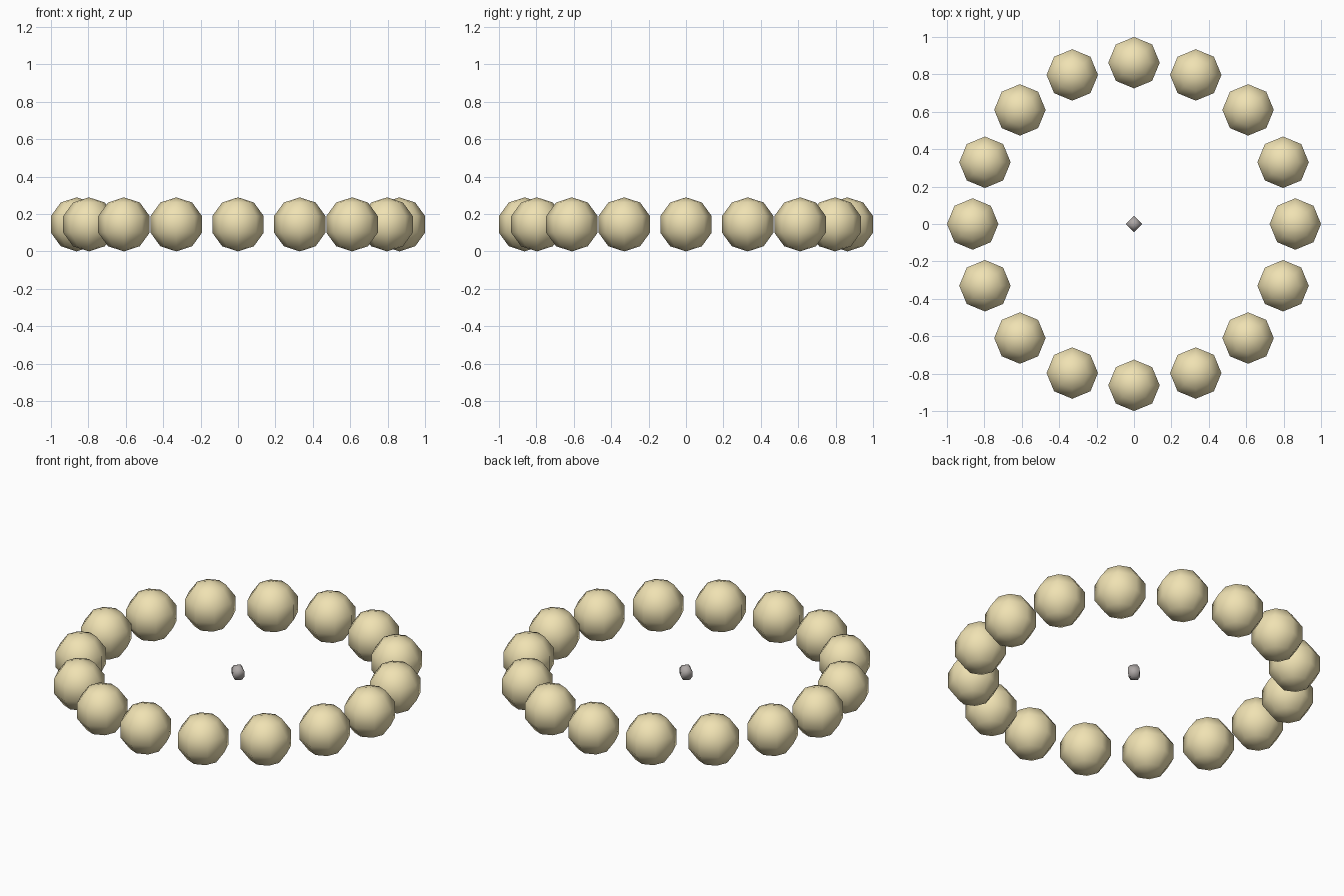
import bpy
from math import cos, sin, tau

if "Cube" in bpy.data.objects:
    bpy.data.objects.remove(bpy.data.objects["Cube"])

BALL_R = 0.1445
RING_R = 0.8626


def material(name, color):
    m = bpy.data.materials.new(name)
    m.diffuse_color = color
    m.use_nodes = True
    m.node_tree.nodes["Principled BSDF"].inputs["Base Color"].default_value = m.diffuse_color
    return m


def ball(name, radius, segments, location, mat):
    bpy.ops.mesh.primitive_uv_sphere_add(
        segments=segments, ring_count=5, radius=radius, location=location)
    ob = bpy.context.object
    ob.name = name
    ob.data.materials.append(mat)
    bpy.ops.object.shade_smooth()
    return ob


gold = material("pale_gold", (0.87, 0.76, 0.45, 1))
grey = material("warm_grey", (0.42, 0.39, 0.38, 1))

# Ring of sixteen low-poly beads, all facing the same way
for i in range(16):
    a = tau * i / 16
    ball(f"bead_{i + 1:02d}", BALL_R, 8,
         (RING_R * cos(a), RING_R * sin(a), BALL_R), gold)

# Small four-sided core floating in the middle
ball("centre_core", 0.045, 4, (0, 0, BALL_R), grey)
